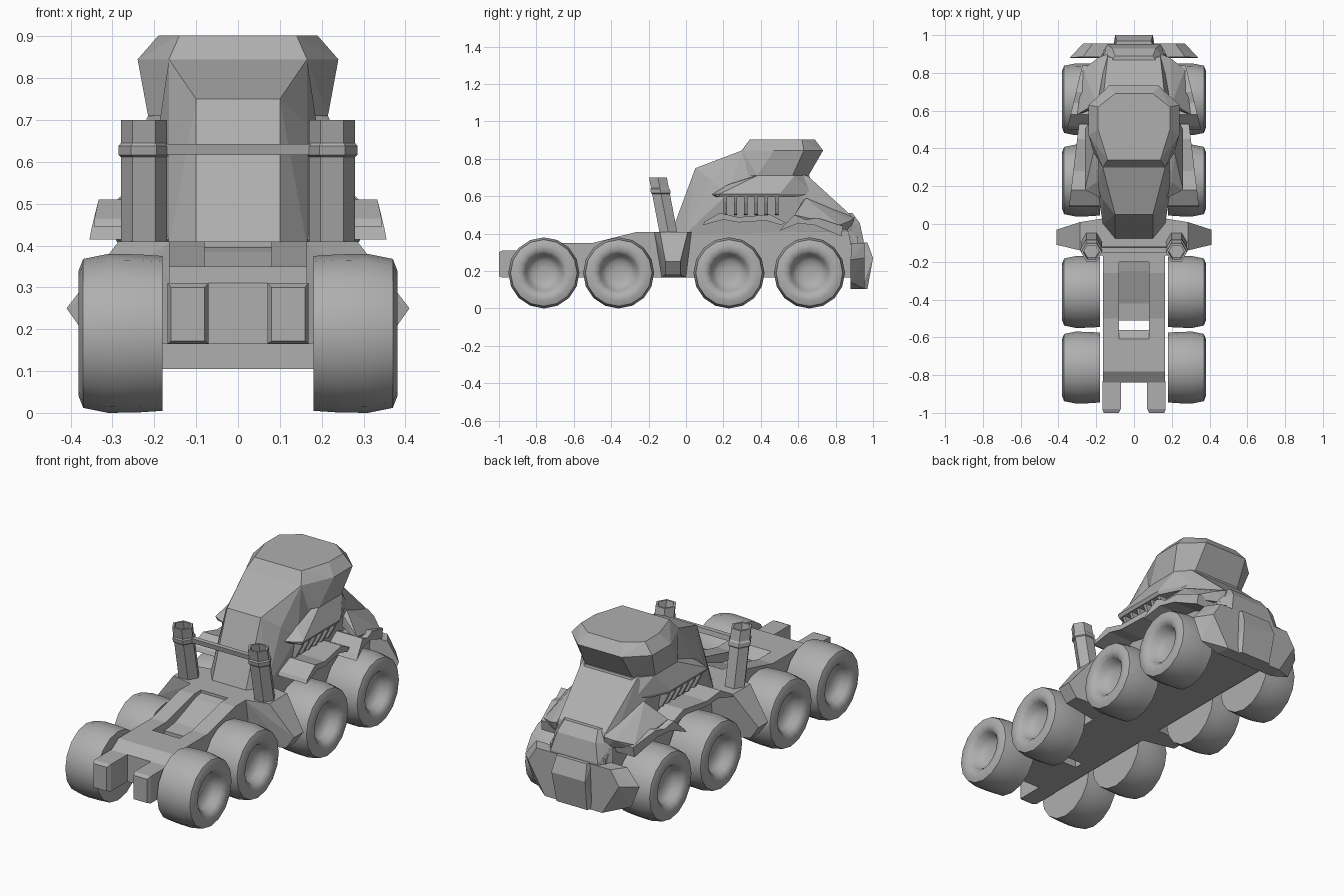
import bpy, bmesh, math

grey = bpy.data.materials.new('dark_grey')
grey.diffuse_color = (.43, .43, .43, 1)


def finish(bm, name, smooth=None):
    bmesh.ops.remove_doubles(bm, verts=bm.verts, dist=1e-5)
    bmesh.ops.recalc_face_normals(bm, faces=bm.faces)
    me = bpy.data.meshes.new(name)
    bm.to_mesh(me)
    bm.free()
    me.materials.append(grey)
    ob = bpy.data.objects.new(name, me)
    bpy.context.collection.objects.link(ob)
    if smooth:
        bpy.ops.object.select_all(action='DESELECT')
        ob.select_set(True)
        bpy.context.view_layer.objects.active = ob
        bpy.ops.object.shade_smooth_by_angle(angle=math.radians(smooth))
    return ob


def hull(name, pts, pair=False):
    """Convex solid. Points are mirrored into one solid, or into two separate ones."""
    bm = bmesh.new()
    flip = [(-x, y, z) for x, y, z in pts]
    for group in ((pts, flip) if pair else (list(pts) + flip,)):
        vs = [bm.verts.new(p) for p in dict.fromkeys(group)]
        res = bmesh.ops.convex_hull(bm, input=vs)
        dead = [v for v in res['geom_interior'] if isinstance(v, bmesh.types.BMVert)]
        bmesh.ops.delete(bm, geom=dead, context='VERTS')
    bmesh.ops.dissolve_limit(bm, angle_limit=math.radians(3), verts=bm.verts, edges=bm.edges)
    return finish(bm, name)


def prism(name, prof, x0, x1, k=0.0):
    """Side profile (y, z) extruded from x0 to x1 + k*y, on both sides."""
    bm = bmesh.new()
    for s in ((1,) if x0 == -x1 else (1, -1)):
        a = [bm.verts.new((s * x0, y, z)) for y, z in prof]
        b = [bm.verts.new((s * (x1 + k * y), y, z)) for y, z in prof]
        bm.faces.new(a)
        bm.faces.new(b)
        for i in range(len(prof)):
            j = (i + 1) % len(prof)
            bm.faces.new((a[i], a[j], b[j], b[i]))
    return finish(bm, name)


def lathe(name, prof, n, place, smooth=None):
    """Revolve (radius, height) rings; place maps (a, b, height) to a point."""
    bm = bmesh.new()
    rings = []
    for r, h in prof:
        rings.append([bm.verts.new(place(r * math.cos(2 * math.pi * i / n),
                                         r * math.sin(2 * math.pi * i / n), h)) for i in range(n)])
    for a, b in zip(rings, rings[1:]):
        for i in range(n):
            j = (i + 1) % n
            bm.faces.new((a[i], a[j], b[j], b[i]))
    bm.faces.new(rings[0])
    bm.faces.new(rings[-1])
    return finish(bm, name, smooth)


# Eight wheels with dished hubs
tyre = [(.185, .18), (.189, .24), (.19, .31), (.178, .37), (.15, .381), (.12, .377),
        (.102, .36), (.09, .33), (.065, .31), (.03, .303)]
for i, cy in enumerate((-.76, -.36, .23, .66)):
    for s, side in ((1, 'right'), (-1, 'left')):
        lathe(f'wheel_{side}_{i + 1}', tyre, 16,
              lambda a, b, h: (s * h, cy + a, .19 + b), 50)

# Chassis: lower body, rails, tail prongs, rear deck, sloping floor
prism('lower_body', [(-.2, .165), (.88, .165), (.92, .3), (.92, .38), (.86, .41), (-.2, .41)], -.165, .165)
prism('side_rail', [(-.62, .165), (-.19, .165), (-.19, .41), (-.26, .41), (-.5, .35), (-.62, .35)], .08, .165)
prism('rear_deck', [(-.84, .165), (-.56, .165), (-.56, .3), (-.61, .35), (-.78, .35), (-.84, .31)], -.165, .165)
hull('tail_prong', [(x, y, z) for x, y, z in
                    [(.07, -.83, .165), (.168, -.83, .165), (.07, -.83, .31), (.168, -.83, .31),
                     (.08, -1, .172), (.16, -1, .172), (.08, -1, .3), (.16, -1, .3),
                     (.07, -.98, .165), (.168, -.98, .165), (.07, -.98, .31), (.168, -.98, .31)]], True)
prism('channel_floor', [(-.51, .165), (-.18, .165), (-.18, .4), (-.25, .385), (-.42, .32), (-.51, .31)], -.09, .09)

# Side tanks, pointed outward
hull('side_tank', [(.16, -.17, .41), (.16, .03, .41), (.285, -.14, .41), (.285, .01, .41),
                   (.41, -.11, .25), (.41, -.03, .25), (.36, -.11, .18), (.36, -.03, .18),
                   (.16, -.13, .165), (.16, 0, .165)], True)

# Exhaust stacks with collars and a crossbar
for s, side in ((1, 'right'), (-1, 'left')):
    lean = lambda a, b, h: (s * (.225 + a), -.095 - .19 * (h - .41) + b, h)
    lathe(f'exhaust_{side}', [(.055, .39), (.055, .70), (.043, .70), (.043, .56)], 6, lean)
    lathe(f'exhaust_collar_{side}', [(.055, .612), (.061, .617), (.061, .638), (.055, .645)], 6, lean)
prism('exhaust_crossbar', [(-.145, .617), (-.12, .617), (-.125, .643), (-.15, .643)], -.18, .18)

# Cab: main hull, crown, brow
hull('cab_hull', [(.1, -.08, .40), (.165, 0, .40), (.1, .05, .75), (.165, .13, .69), (.165, .3, .845),
                  (.2, .22, .61), (.2, .6, .61), (.165, .655, .705), (.14, .88, .5), (.165, .88, .42),
                  (.165, .3, .40), (.15, .91, .38)])
hull('cab_crown', [(.1, .2, .71), (.215, .38, .71), (.215, .57, .71), (.14, .655, .71),
                   (.165, .30, .845), (.24, .47, .845), (.24, .63, .845), (.13, .733, .845),
                   (.14, .34, .902), (.19, .5, .902), (.19, .62, .902), (.1, .69, .902)])
hull('brow', [(.14, .36, .71), (.215, .38, .71), (.215, .58, .71), (.14, .66, .71), (.2, .22, .66),
              (.18, .14, .61), (.26, .18, .612), (.26, .5, .612), (.17, .68, .612),
              (.25, .18, .595), (.25, .5, .595), (.17, .66, .595), (.18, .16, .595)])

# Nose cap and bumper
hull('nose_cap', [(.12, .86, .51), (.1, .89, .51), (.115, .93, .455), (.14, .95, .36),
                  (.17, .86, .44), (.18, .88, .34), (.14, .95, .3)])
hull('bumper_wings', [(.27, .885, .35), (.34, .88, .26), (.29, .88, .14), (.18, .88, .105),
                      (.22, .955, .35), (.27, .955, .27), (.17, .955, .105)])
hull('bumper_center', [(.1, .94, .352), (.09, .97, .352), (.1, 1, .27), (.09, .97, .105), (.11, .94, .105)])

# Fenders over the front four wheels
prism('middle_fender', [(.09, .445), (.20, .475), (.28, .46), (.43, .47), (.51, .445), (.53, .46),
                        (.45, .502), (.28, .488), (.18, .51), (.10, .465)], .15, .355, -.12)
prism('front_fender', [(.5, .415), (.6, .455), (.69, .445), (.83, .385), (.84, .44), (.7, .485),
                       (.64, .475), (.58, .5), (.52, .44)], .15, .475, -.24)

# Sloping plates between hood and front fenders
hull('hood_side_plate', [(.14, .64, .6), (.2, .64, .59), (.14, .9, .485), (.19, .88, .47),
                         (.3, .58, .5), (.27, .82, .445), (.29, .58, .48), (.26, .82, .425),
                         (.14, .64, .52), (.14, .88, .42)], True)

# Slanted vent bars under the brow
for i in range(6):
    y = .21 + .055 * i
    hull(f'vent_bar_{i + 1}', [(x, y + d, z) for d in (-.009, .009)
                               for x, z in ((.15, .49), (.2, .505), (.15, .6), (.245, .6), (.235, .57))], True)
